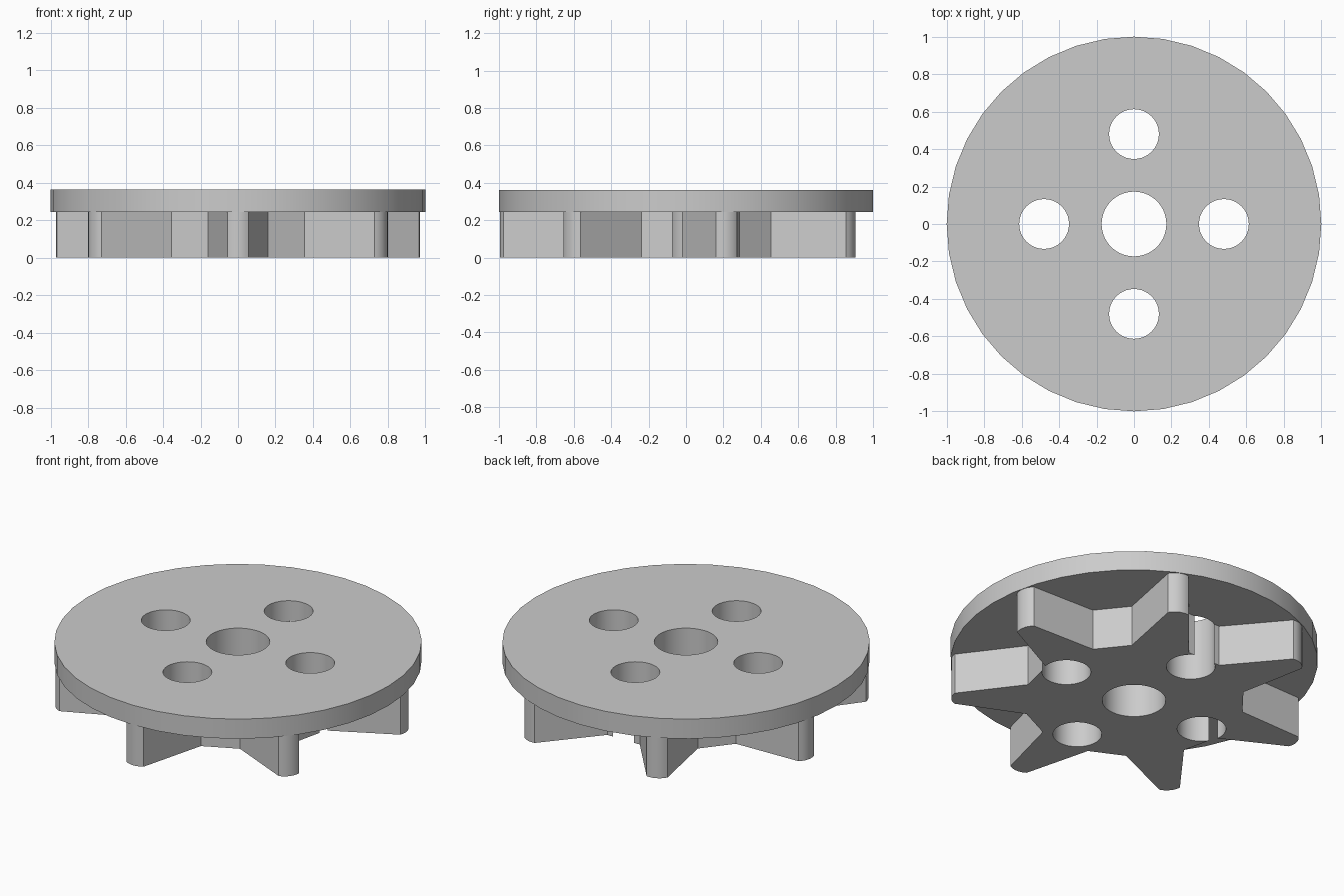
import bpy
import bmesh
from math import sin, cos, pi, radians
from mathutils import Matrix, Vector

if "Cube" in bpy.data.objects:
    bpy.data.objects.remove(bpy.data.objects["Cube"])

PLATE_BOTTOM, PLATE_TOP = 0.245, 0.363
POINTS = 7

grey = bpy.data.materials.new("plain grey")
grey.use_nodes = True
colour = (0.6, 0.6, 0.6, 1)
grey.diffuse_color = colour
grey.node_tree.nodes["Principled BSDF"].inputs["Base Color"].default_value = colour


def prism(name, outline, bottom, top):
    """Extrude a flat counter-clockwise outline into a solid."""
    bm = bmesh.new()
    face = bm.faces.new([bm.verts.new((x, y, bottom)) for x, y in outline])
    out = bmesh.ops.extrude_face_region(bm, geom=[face])
    moved = [v for v in out["geom"] if isinstance(v, bmesh.types.BMVert)]
    bmesh.ops.translate(bm, vec=(0, 0, top - bottom), verts=moved)
    bmesh.ops.recalc_face_normals(bm, faces=bm.faces)
    mesh = bpy.data.meshes.new(name)
    bm.to_mesh(mesh)
    bm.free()
    mesh.materials.append(grey)
    obj = bpy.data.objects.new(name, mesh)
    bpy.context.collection.objects.link(obj)
    return obj


def circle(radius, sides, cx=0, cy=0):
    return [(cx + radius * cos(2 * pi * i / sides),
             cy + radius * sin(2 * pi * i / sides)) for i in range(sides)]


def combine(target, tool, operation):
    """Apply a boolean and remove the tool object."""
    mod = target.modifiers.new(operation.title(), "BOOLEAN")
    mod.operation, mod.object, mod.solver = operation, tool, "EXACT"
    bpy.context.view_layer.objects.active = target
    bpy.ops.object.modifier_apply(modifier=mod.name)
    bpy.data.objects.remove(tool)


# One star arm pointing along +x: rounded tip, then the flat valley after it
tip_radius, reach = 0.1, 0.995
arm = [Vector((reach - tip_radius + tip_radius * cos(radians(a)),
               tip_radius * sin(radians(a)))) for a in range(-35, 36, 10)]
valley_turn = Matrix.Rotation(pi / POINTS, 2)
arm += [valley_turn @ Vector((0.593, side * 0.108)) for side in (-1, 1)]

# Repeat the arm round the centre, first tip facing the front
star = []
for i in range(POINTS):
    turn = Matrix.Rotation(-pi / 2 + 2 * pi * i / POINTS, 2)
    star += [turn @ p for p in arm]

wheel = prism("round_plate_with_star_base", circle(1, 40), PLATE_BOTTOM, PLATE_TOP)
combine(wheel, prism("star_base", star, 0, PLATE_BOTTOM), "UNION")

# Centre bore and four holes around it
holes = [(0.173, 0, 0)]
holes += [(0.133, 0.48 * cos(k * pi / 2), 0.48 * sin(k * pi / 2)) for k in range(4)]
for radius, cx, cy in holes:
    combine(wheel, prism("hole_cutter", circle(radius, 40, cx, cy), -0.1, 0.5), "DIFFERENCE")

# Smooth round walls, crisp corners
bpy.ops.object.select_all(action="DESELECT")
wheel.select_set(True)
bpy.context.view_layer.objects.active = wheel
bpy.ops.object.shade_smooth_by_angle(angle=radians(30))
